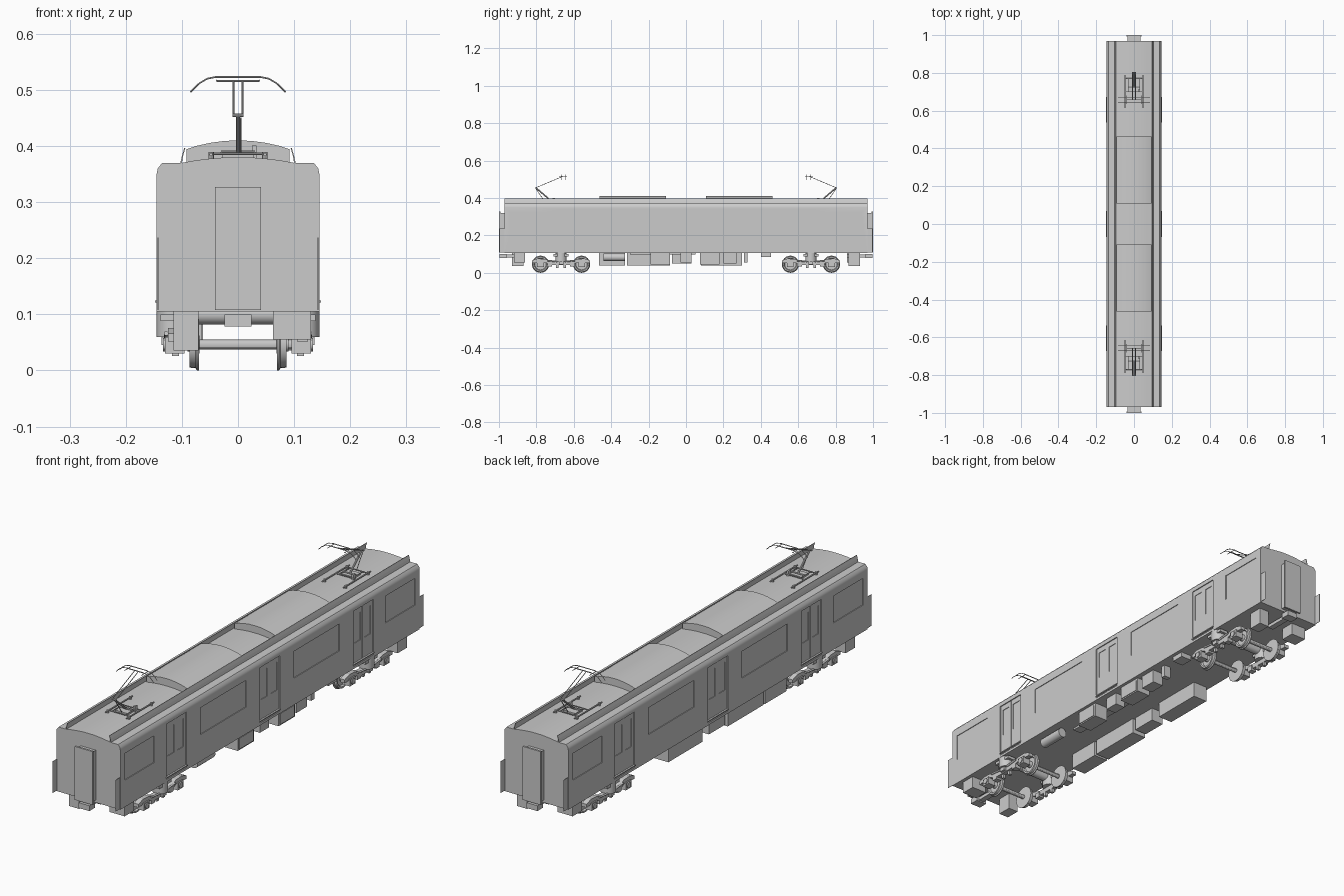
import bpy, bmesh, math
from mathutils import Vector, Matrix

if "Cube" in bpy.data.objects:
    bpy.data.objects.remove(bpy.data.objects["Cube"])


def finish(name, bm, smooth=False):
    bmesh.ops.recalc_face_normals(bm, faces=bm.faces)
    me = bpy.data.meshes.new(name)
    bm.to_mesh(me)
    bm.free()
    ob = bpy.data.objects.new(name, me)
    bpy.context.collection.objects.link(ob)
    if smooth:
        smooth_obj(ob)
    return ob


def smooth_obj(ob):
    bpy.ops.object.select_all(action='DESELECT')
    ob.select_set(True)
    bpy.context.view_layer.objects.active = ob
    bpy.ops.object.shade_smooth_by_angle(angle=math.radians(30))


def add_box(bm, x0, x1, y0, y1, z0, z1):
    m = Matrix.Translation(((x0 + x1) / 2, (y0 + y1) / 2, (z0 + z1) / 2))
    bmesh.ops.create_cube(bm, size=1, matrix=m @ Matrix.Diagonal((abs(x1 - x0), abs(y1 - y0), abs(z1 - z0), 1)))


def boxes(name, dims):
    bm = bmesh.new()
    for d in dims:
        add_box(bm, *d)
    return finish(name, bm)


def add_rod(bm, a, b, r, n=8):
    a, b = Vector(a), Vector(b)
    m = Matrix.Translation((a + b) / 2) @ (b - a).to_track_quat('Z', 'Y').to_matrix().to_4x4()
    bmesh.ops.create_cone(bm, cap_ends=True, segments=n, radius1=r, radius2=r, depth=(b - a).length, matrix=m)


def rods(name, segs, n=8):
    bm = bmesh.new()
    for a, b, r in segs:
        add_rod(bm, a, b, r, n)
    return finish(name, bm, True)


def prism(name, pts, axis, a, b, smooth=False):
    # extrude a closed profile along x or y
    bm = bmesh.new()
    pos = (lambda p: (a, p[0], p[1])) if axis == 'x' else (lambda p: (p[0], a, p[1]))
    f = bm.faces.new([bm.verts.new(pos(p)) for p in pts])
    ext = bmesh.ops.extrude_face_region(bm, geom=[f])
    d = (b - a, 0, 0) if axis == 'x' else (0, b - a, 0)
    bmesh.ops.translate(bm, vec=d, verts=[v for v in ext['geom'] if isinstance(v, bmesh.types.BMVert)])
    return finish(name, bm, smooth)


def mirrored(half):
    return half + [(-x, z) for x, z in reversed(half) if x > 0]


def carve(ob, dims):
    cutter = boxes("recess_cutter", dims)
    cutter.hide_render = True
    mod = ob.modifiers.new("recess", 'BOOLEAN')
    mod.object, mod.solver = cutter, 'EXACT'
    bpy.context.view_layer.objects.active = ob
    bpy.ops.object.modifier_apply(modifier=mod.name)
    bpy.data.objects.remove(cutter)


# car body with recessed windows and doors
body = prism("car_body", mirrored([(.145, .105), (.145, .35), (.143, .36), (.135, .37), (.1, .37),
                                   (.075, .3745), (.05, .3775), (.025, .3795), (0, .38)]), 'y', -.97, .97)
DOORS = (-.605, 0, .605)
WINDOWS = ((-.94, -.75), (-.45, -.155), (.155, .45), (.75, .94))
cuts, glass = [], []
for s in (-1, 1):
    for a, b in WINDOWS:
        cuts.append((s * .142, s * .16, a, b, .215, .325))
    for y in DOORS:
        cuts.append((s * .141, s * .16, y - .065, y + .065, .115, .342))
        for e in (-1, 1):
            glass.append((s * .1385, s * .16, y + e * .012, y + e * .052, .205, .32))
carve(body, cuts)
carve(body, glass)
smooth_obj(body)

# door centre seams and sills
boxes("door_seams", [(s * .139, s * .1422, y - .0015, y + .0015, .115, .342) for s in (-1, 1) for y in DOORS])
boxes("door_sills", [(s * .14, s * .148, y - .068, y + .068, .121, .125) for s in (-1, 1) for y in DOORS])

# sloping roof edge screens
for s, n in ((-1, "left"), (1, "right")):
    prism("roof_screen_" + n, [(s * .103, .369), (s * .1, .382), (s * .096, .396), (s * .094, .396),
                               (s * .098, .382), (s * .1, .369)], 'y', -.97, .97)

# air conditioning units
for y0, y1, n in ((-.462, -.108, "front"), (.108, .462, "rear")):
    prism("roof_unit_" + n, mirrored([(.092, .369), (.092, .394), (.075, .4), (.05, .4055), (.025, .409), (0, .41)]),
          'y', y0, y1, True)

for s, n in ((-1, "front"), (1, "rear")):
    # gangway, coupler and corner fall-guard plates
    boxes("gangway_" + n, [(-.034, .034, s * .96, s * .992, .115, .32), (-.041, .041, s * .992, s, .108, .327)])
    boxes("coupler_" + n, [(-.012, .012, s * .86, s * .97, .083, .097), (-.024, .024, s * .96, s * .998, .078, .1)])
    boxes("corner_guards_" + n, [(e * .142, e * .1435, s * .965, s * .998, .108, .237) for e in (-1, 1)])
    # end equipment boxes, rotated half a turn at the other end
    boxes("end_boxes_" + n, [(s * .07, s * .115, s * .87, s * .93, .036, .106),
                             (-s * .062, -s * .13, s * .86, s * .92, .055, .106)])

# underfloor equipment
boxes("underfloor_boxes_right", [(.07, .132, -.19, -.085, .045, .106), (.075, .12, -.03, .03, .055, .106),
                                 (.07, .132, .075, .18, .045, .106), (.075, .125, .2, .27, .05, .106),
                                 (.085, .115, .31, .33, .055, .106), (.08, .13, .4, .455, .085, .106),
                                 (.03, .068, -.3, .05, .097, .106)])
boxes("underfloor_boxes_left", [(-.13, -.065, -.465, -.325, .04, .106), (-.13, -.065, -.315, -.085, .04, .106),
                                (-.125, -.07, -.075, .03, .05, .106), (-.13, -.065, .08, .3, .04, .106)])
boxes("box_covers", [(.131, .135, y + .008, y + .097, .05, .095) for y in (-.19, .075)])
rods("air_tank", [((.105, -.44, .083), (.105, -.325, .083), .02)], 20)


def wheel(bm, x, y):
    # lathed wheel with inner flange
    s = 1 if x > 0 else -1
    prof = [(0, .068), (.03, .07), (.046, .0695), (.046, .073), (.042, .076), (.041, .086), (.034, .086),
            (.03, .079), (.014, .079), (.012, .09), (0, .09)]
    n = 24
    rings = []
    for k in range(n):
        c, sn = math.cos(2 * math.pi * k / n), math.sin(2 * math.pi * k / n)
        rings.append([bm.verts.new((s * px, y + r * c, .046 + r * sn)) for r, px in prof])
    for k in range(n):
        p, q = rings[k], rings[(k + 1) % n]
        for i in range(len(prof) - 1):
            bm.faces.new((p[i], p[i + 1], q[i + 1], q[i]))
    bmesh.ops.remove_doubles(bm, verts=bm.verts, dist=1e-5)


# bogies
FRAME = [(-.155, .052), (-.155, .066), (-.125, .076), (-.09, .074), (-.05, .062), (.05, .062), (.09, .074),
         (.125, .076), (.155, .066), (.155, .052), (.09, .056), (.05, .042), (-.05, .042), (-.09, .056)]
for yc, n in ((-.668, "front"), (.668, "rear")):
    bm = bmesh.new()
    for e in (-.11, .11):
        for s in (-1, 1):
            wheel(bm, s, yc + e)
        add_rod(bm, (-.105, yc + e, .046), (.105, yc + e, .046), .009, 12)
    finish("wheelsets_" + n, bm, True)
    rods("bogie_transom_" + n, [((-.125, yc, .1), (.125, yc, .1), .018)], 20)
    for s, side in ((-1, "left"), (1, "right")):
        tag = n + "_" + side
        prism("bogie_frame_" + tag, [(yc + y, z) for y, z in FRAME], 'x', s * .105, s * .125)
        parts = [(s * .1, s * .138, yc - .04, yc + .04, .088, .1), (s * .126, s * .136, yc - .012, yc + .012, .045, .09)]
        for e in (-1, 1):
            y = yc + e * .11
            parts += [(s * .095, s * .13, y - .018, y + .018, .03, .06),
                      (s * .1, s * .125, y - e * .05 - .012, y - e * .05 + .012, .034, .056),
                      (s * .105, s * .118, yc + e * .02 - .006, yc + e * .02 + .006, .026, .044)]
        boxes("axle_boxes_" + tag, parts)
        rods("bogie_springs_" + tag, [((s * .115, yc, .06), (s * .115, yc, .107), .03)] +
             [((s * .128, yc + e * .02, .06), (s * .128, yc + e * .075, .066), .004) for e in (-1, 1)] +
             [((s * .122, yc + e * .11, .046), (s * .134, yc + e * .11, .046), .012) for e in (-1, 1)], 16)

# pantographs, mirrored front to back
for t, n in ((1, "rear"), (-1, "front")):
    P = lambda x, y, z: (x, t * y, z)
    base, arm, head = [], [], []
    for s in (-1, 1):
        base += [(P(s * .048, .615, .385), P(s * .048, .79, .385), .003),
                 (P(s * .03, .7, .388), P(s * .03, .77, .388), .002)]
        base += [(P(s * .048, y, .37), P(s * .048, y, .389), .005) for y in (.63, .775)]
        arm += [(P(s * .008, .803, .455), P(s * .008, .66, .515), .0015)]
        for y in (.645, .668):
            head += [(P(s * .04, y, .523), P(s * .055, y, .52), .0014), (P(s * .055, y, .52), P(s * .07, y, .511), .0014),
                     (P(s * .07, y, .511), P(s * .085, y, .496), .0014)]
        head += [(P(s * .038, .635, .517), P(s * .038, .68, .517), .0015)]
    base += [(P(-.05, y, .386), P(.05, y, .386), .002) for y in (.7, .77)]
    arm += [(P(0, .725, .388), P(0, .803, .455), .004), (P(.005, .76, .388), P(.005, .803, .45), .0015),
            (P(-.01, .803, .455), P(.01, .803, .455), .003), (P(-.03, .725, .389), P(.03, .725, .389), .003)]
    head += [(P(-.04, y, .523), P(.04, y, .523), .002) for y in (.645, .668)]
    head += [(P(-.038, .657, .516), P(.038, .657, .516), .002)]
    rods("pantograph_base_" + n, base)
    rods("pantograph_arm_" + n, arm)
    rods("pantograph_head_" + n, head, 6)
    boxes("pantograph_latch_" + n, [(-.028, .028, t * .71, t * .755, .378, .386), (.025, .033, t * .7, t * .715, .378, .401)])
